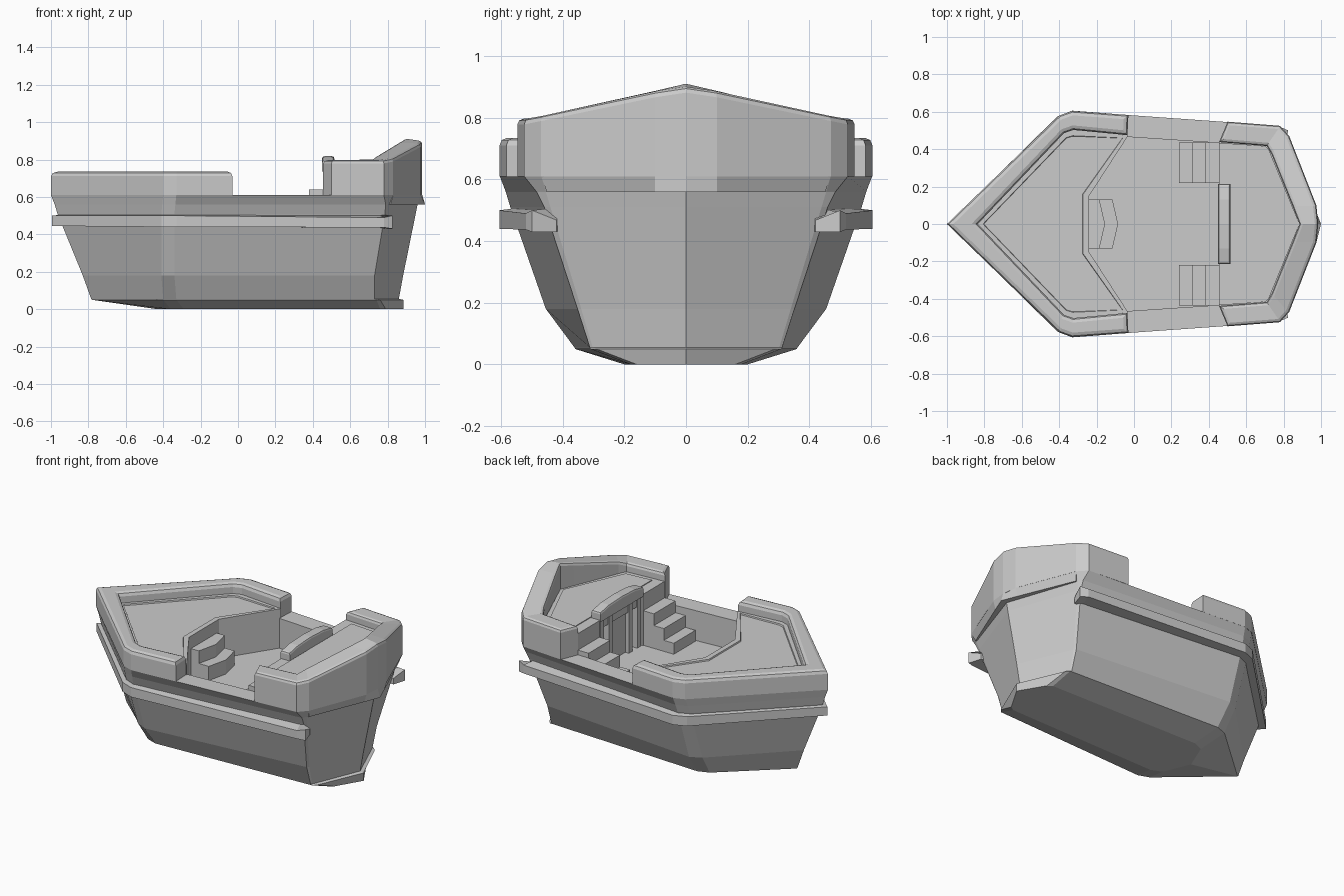
import bpy, bmesh

if "Cube" in bpy.data.objects:
    bpy.data.objects.remove(bpy.data.objects["Cube"])


def loft(name, rings, bevel=0.0, inset=0.0, segs=2):
    """Skin a list of equal-length 3D rings and cap both ends."""
    bm = bmesh.new()
    vs = [[bm.verts.new(p) for p in r] for r in rings]
    n = len(rings[0])
    for a, b in zip(vs, vs[1:]):
        for i in range(n):
            j = (i + 1) % n
            bm.faces.new((a[i], a[j], b[j], b[i]))
    bm.faces.new(vs[0][::-1])
    top = bm.faces.new(vs[-1])
    bmesh.ops.recalc_face_normals(bm, faces=bm.faces[:])
    if inset:  # flat border, then a sunk panel
        bmesh.ops.inset_region(bm, faces=[top], thickness=inset)
        bmesh.ops.inset_region(bm, faces=[top], thickness=.003, depth=-.008)
    if bevel:  # round only the upper edges
        low = min(v.co.z for v in bm.verts) + .001
        edges = [e for e in bm.edges if min(v.co.z for v in e.verts) > low
                 and e.calc_face_angle(0) > .7]
        bmesh.ops.bevel(bm, geom=edges, offset=bevel, segments=segs,
                        profile=.5, affect='EDGES', clamp_overlap=True)
    me = bpy.data.meshes.new(name)
    bm.to_mesh(me)
    bm.free()
    ob = bpy.data.objects.new(name, me)
    bpy.context.collection.objects.link(ob)
    return ob


def mirror(half):
    """Half outline (y >= 0) to a full loop across the centre line."""
    return half + [(x, -y) for x, y in reversed(half) if y > 1e-6]


def prism(name, outline, z0, z1, **kw):
    return loft(name, [[(x, y, z) for x, y in outline] for z in (z0, z1)], **kw)


def slab(name, profile, x0, x1, **kw):
    """Extrude a y-z profile along x."""
    return loft(name, [[(x, y, z) for y, z in profile] for x in (x0, x1)], **kw)


def box(name, x0, x1, y0, y1, z0, z1, **kw):
    return prism(name, [(x0, y0), (x1, y0), (x1, y1), (x0, y1)], z0, z1, **kw)


def wall(name, secs, **kw):
    """Mirrored wall from sections (outer xy, inner xy, bottom z, outer top, inner top)."""
    def ring(o, i, zb, zo, zi, s):
        return [(o[0], s*o[1], zb), (o[0], s*o[1], zo),
                (i[0], s*i[1], zi), (i[0], s*i[1], zb)]
    rings = [ring(*q, -1) for q in reversed(secs[1:])] + [ring(*q, 1) for q in secs]
    return loft(name, rings, **kw)


# hull: horizontal half outlines (bow, shoulder pair, stern corner pair, stern)
levels = [
    (0.00, [(-.43, 0), (-.36, .17), (-.29, .20), (.76, .18), (.79, .16), (.885, 0)]),
    (0.05, [(-.78, 0), (-.40, .335), (-.33, .36), (.74, .31), (.76, .29), (.885, 0)]),
    (0.055, [(-.785, 0), (-.40, .337), (-.33, .362), (.73, .312), (.735, .303), (.86, 0)]),
    (0.18, [(-.83, 0), (-.41, .42), (-.34, .455), (.73, .352), (.74, .34), (.883, 0)]),
    (0.51, [(-.965, 0), (-.41, .54), (-.34, .57), (.785, .46), (.795, .44), (.95, 0)]),
    (0.56, [(-.98, 0), (-.405, .56), (-.335, .585), (.79, .485), (.805, .455), (.96, 0)]),
    (0.61, [(-1.0, 0), (-.40, .578), (-.33, .604), (.78, .525), (.83, .47), (.98, 0)]),
    (0.61, [(-.80, 0), (-.38, .46), (-.33, .485), (.70, .417), (.72, .40), (.885, 0)]),
    (0.42, [(-.80, 0), (-.38, .46), (-.33, .485), (.70, .417), (.72, .40), (.885, 0)]),
]
loft("hull", [[(x, y, z) for x, y in mirror(h)] for z, h in levels])

# overhanging skirt below the stern bulwark, peaked at the centre
skirt = [((.985, 0), (1.0, 0), .93), ((.975, .10), (.96, .10), .90), ((.83, .47), (.815, .452), .78)]
half = [[(t[0], t[1], .612), (b[0], b[1], .56), (i, b[1] * .95, .56), (i, b[1] * .95, .612)]
        for t, b, i in skirt]
loft("stern_skirt", [[(x, -y, z) for x, y, z in r] for r in reversed(half[1:])] + half)

# bulwarks
wall("bow_bulwark", [
    ((-1.0, 0), (-.835, 0), .61, .735, .735),
    ((-.40, .58), (-.375, .485), .61, .735, .735),
    ((-.33, .605), (-.325, .503), .61, .735, .735),
    ((-.03, .583), (-.035, .475), .61, .735, .735)], bevel=.024)
wall("stern_bulwark", [
    ((.985, 0), (.885, 0), .61, .90, .912),
    ((.975, .10), (.85, .09), .61, .885, .89),
    ((.83, .47), (.735, .375), .61, .808, .82),
    ((.78, .525), (.71, .417), .61, .797, .80),
    ((.50, .547), (.455, .438), .61, .797, .797)], bevel=.018)

# rubbing rail around the bow and both sides
wall("rubbing_rail", [
    ((-.995, 0), (-.90, 0), .445, .50, .51),
    ((-.41, .575), (-.38, .49), .44, .50, .51),
    ((-.33, .606), (-.32, .51), .44, .50, .512),
    ((.78, .52), (.74, .41), .437, .49, .51),
    ((.825, .50), (.80, .42), .43, .50, .468)])

# raised decks with a sunk centre panel
prism("foredeck", [(-.84, 0), (-.38, .49), (-.33, .505), (-.03, .474), (-.24, .15),
                   (-.24, -.15), (-.03, -.474), (-.33, -.505), (-.38, -.49)],
      .41, .67, inset=.033)
prism("poop_deck", mirror([(.455, .434), (.70, .417), (.72, .40), (.885, 0)])
      + [(.455, -.215), (.50, -.215), (.50, .215), (.455, .215)], .41, .745)
prism("poop_panel", mirror([(.52, .40), (.695, .385), (.865, 0)]), .70, .75)

# bow steps with pointed fronts
for i, (x, z) in enumerate([(-.085, .51), (-.155, .59)]):
    prism(f"bow_step_{i + 1}", [(-.25, -.13), (x - .03, -.13), (x, 0),
                                (x - .03, .13), (-.25, .13)], .41, z)

# twin stairs to the poop deck
for side, s in (("left", 1), ("right", -1)):
    for i in range(3):
        y0, y1 = sorted((s * .22, s * .437))
        box(f"{side}_stair_{i + 1}", .24 + .07 * i, .46, y0, y1, .41, .49 + .075 * i)
    # door posts
    for j, y in enumerate((.10, .185)):
        box(f"{side}_door_post_{j + 1}", .46, .505, s * y - .018, s * y + .018, .41, .73)
box("door", .485, .51, -.09, .09, .41, .67)
box("door_lintel", .465, .51, -.2, .2, .68, .75)

# gently arched parapet above the door
slab("parapet", [(-.215, .735), (-.215, .795), (-.13, .812), (0, .818), (.13, .812),
                 (.215, .795), (.215, .735)], .45, .515, bevel=.012)
